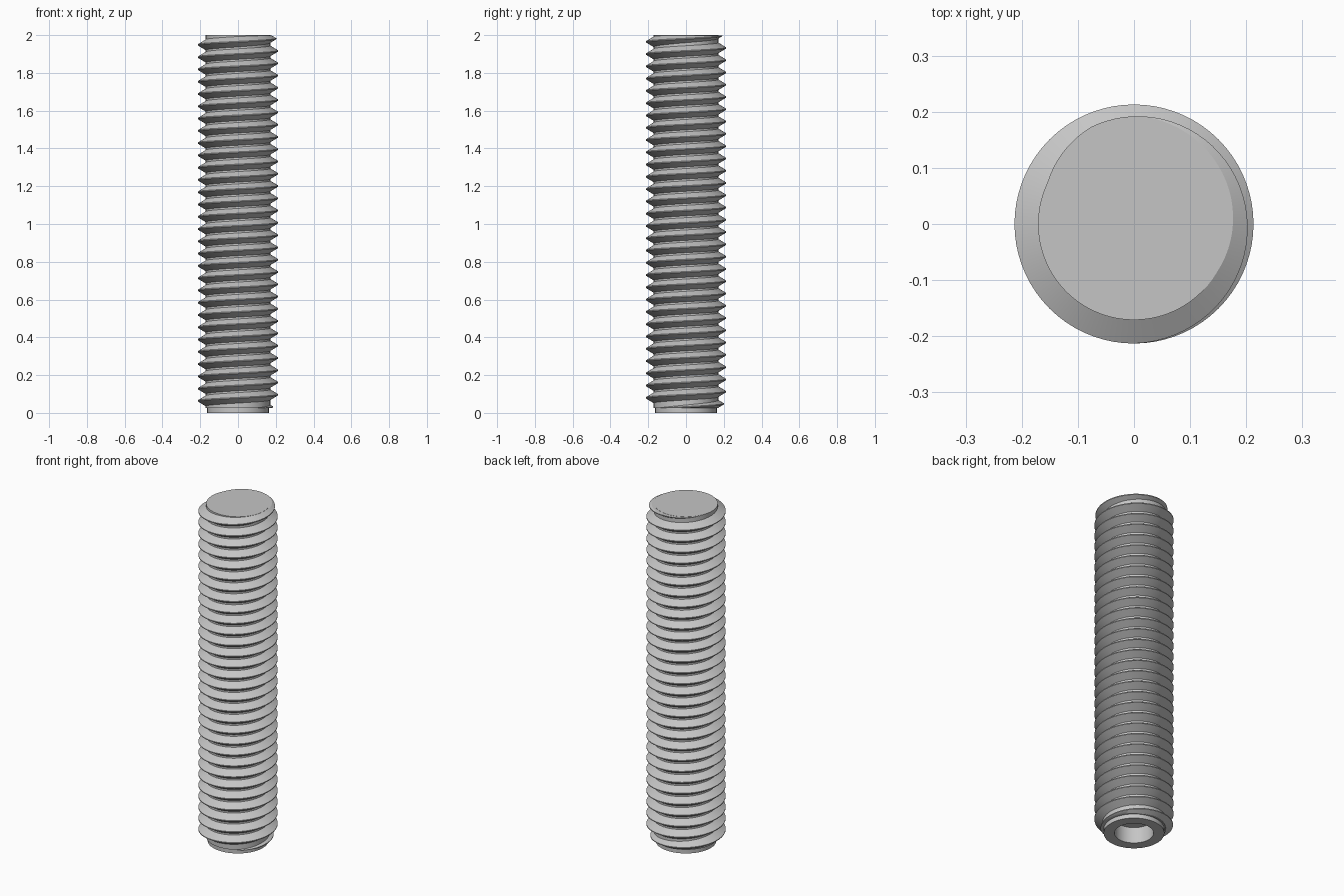
import bpy, bmesh, math

cube = bpy.data.objects.get("Cube")
if cube:
    bpy.data.objects.remove(cube, do_unlink=True)

steel = bpy.data.materials.new("grey_steel")
steel.use_nodes = True
colour = (0.56, 0.56, 0.56, 1)
steel.diffuse_color = colour
steel.node_tree.nodes["Principled BSDF"].inputs["Base Color"].default_value = colour

SIDES = 72
CORE, CREST, PITCH = 0.171, 0.213, 0.065
CREST_HALF, ROOT_HALF = 0.0025, 0.029
LOW, HIGH = 0.025, 1.999


def finish(name, bm):
    bmesh.ops.remove_doubles(bm, verts=bm.verts, dist=0.00001)
    bmesh.ops.recalc_face_normals(bm, faces=bm.faces)
    mesh = bpy.data.meshes.new(name)
    bm.to_mesh(mesh)
    bm.free()
    obj = bpy.data.objects.new(name, mesh)
    bpy.context.collection.objects.link(obj)
    mesh.materials.append(steel)
    bpy.ops.object.select_all(action='DESELECT')
    obj.select_set(True)
    bpy.context.view_layer.objects.active = obj
    bpy.ops.object.shade_smooth_by_angle(angle=math.radians(30))


def polar(r, a, z):
    return (r * math.cos(a), r * math.sin(a), z)


def skin(bm, rows):
    for a, b in zip(rows, rows[1:]):
        for i in range(len(a) - 1):
            bm.faces.new((a[i], a[i + 1], b[i + 1], b[i]))


# Core: turned shaft with a slim lower neck and a blind round socket
bm = bmesh.new()
profile = [(0.105, 0.095), (0.105, 0), (0.163, 0), (0.163, LOW),
           (CORE, LOW), (CORE, 2)]
rings = [[bm.verts.new(polar(r, math.tau * i / SIDES, z)) for i in range(SIDES)]
         for r, z in profile]
skin(bm, [ring + ring[:1] for ring in rings])
bm.faces.new(rings[0])
bm.faces.new(rings[-1])
finish("core_shaft", bm)

# Thread: right-handed ridge with closed sides, fading out at both ends
bm = bmesh.new()
start, end = -30.25, 0.75
steps = round((end - start) * SIDES)
rows = []
for i in range(steps + 1):
    turn = start + (end - start) * i / steps
    fade = max(0.02, min(1, (turn - start) / 0.7, end - turn))
    middle = 1.981 + PITCH * turn
    crest = CORE + (CREST - CORE) * fade
    root_half = CREST_HALF + (ROOT_HALF - CREST_HALF) * fade
    row = [bm.verts.new(polar(r, math.tau * turn, middle + dz))
           for r, dz in ((CORE - 0.002, -root_half), (crest, -CREST_HALF),
                         (crest, CREST_HALF), (CORE - 0.002, root_half))]
    rows.append(row + row[:1])
skin(bm, rows)
bm.faces.new(rows[0][:4])
bm.faces.new(rows[-1][:4])

# Trim the ridge flush with the top face and the lower neck, then cap the cuts
for z, direction in ((HIGH, 1), (LOW, -1)):
    bmesh.ops.bisect_plane(bm, geom=bm.verts[:] + bm.edges[:] + bm.faces[:],
                           plane_co=(0, 0, z), plane_no=(0, 0, direction),
                           clear_outer=True)
    rim = [e for e in bm.edges if e.is_boundary]
    bmesh.ops.triangle_fill(bm, edges=rim, use_beauty=True,
                            normal=(0, 0, direction))
finish("screw_thread", bm)
